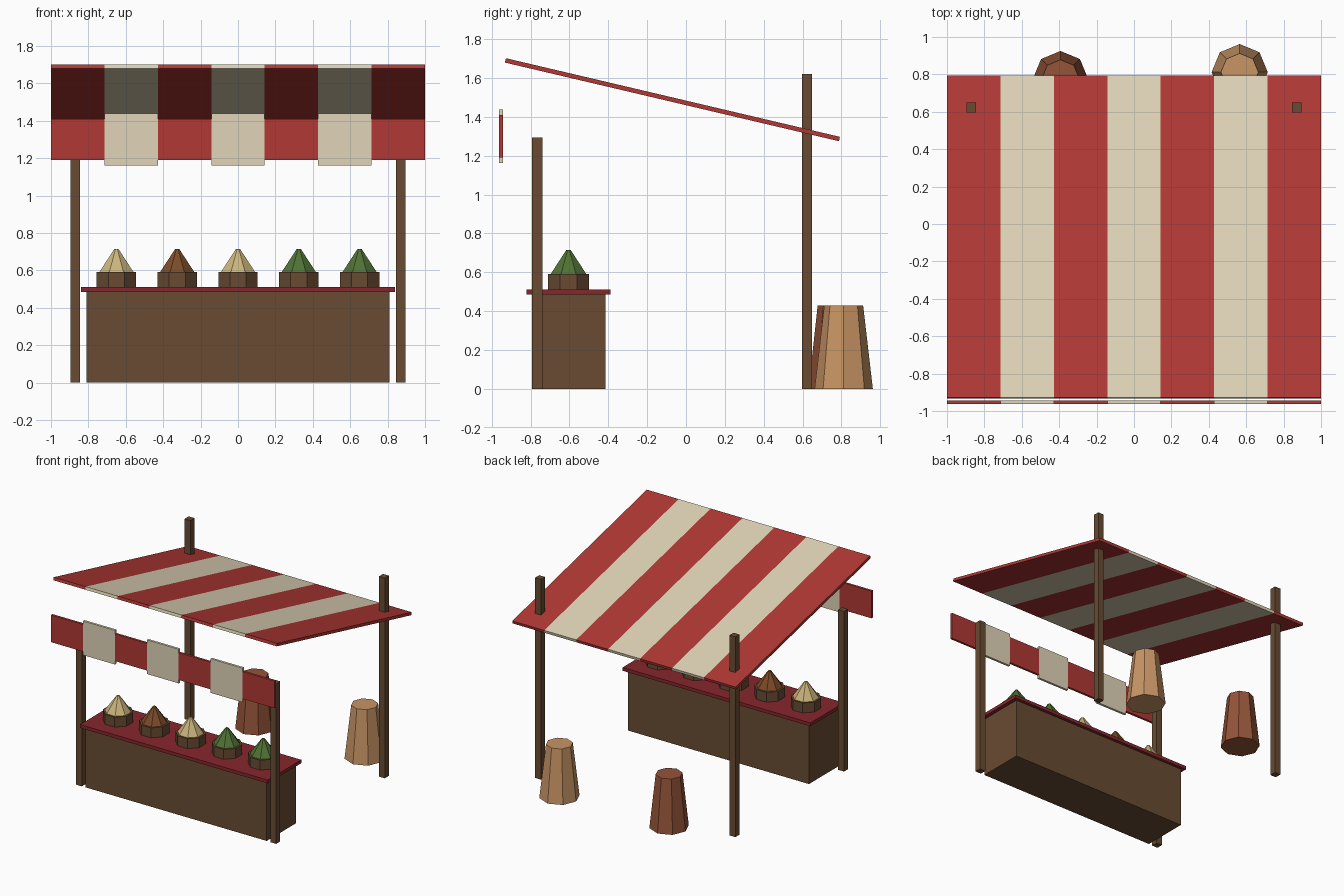
import bpy, math

if "Cube" in bpy.data.objects:
    bpy.data.objects.remove(bpy.data.objects["Cube"])


def mat(name, rgb):
    m = bpy.data.materials.new(name)
    m.diffuse_color = (*rgb, 1)
    m.use_nodes = True
    m.node_tree.nodes["Principled BSDF"].inputs["Base Color"].default_value = m.diffuse_color
    return m


RED = mat("red cloth", (0.44, 0.04, 0.035))
CREAM = mat("cream cloth", (0.75, 0.66, 0.48))
TRIM = mat("dark red top", (0.24, 0.02, 0.025))
WOOD = mat("wood", (0.14, 0.07, 0.032))
TAN = mat("tan", (0.58, 0.30, 0.13))
RUST = mat("rust", (0.30, 0.09, 0.04))
GRAIN = mat("grain", (0.60, 0.46, 0.20))
SPICE = mat("spice", (0.20, 0.07, 0.02))
GREEN = mat("green", (0.08, 0.17, 0.035))


def box(name, x, y, z, m, tilt=0):
    """Box from (min, max) ranges, optionally tilted about x."""
    r = (x, y, z)
    bpy.ops.mesh.primitive_cube_add(size=1, location=[(a + b) / 2 for a, b in r],
                                    rotation=(tilt, 0, 0))
    o = bpy.context.object
    o.name = name
    o.scale = [b - a for a, b in r]
    o.data.materials.append(m)


def taper(name, x, y, z0, z1, r0, r1, m, turn):
    """Eight-sided tapered drum."""
    bpy.ops.mesh.primitive_cone_add(vertices=8, radius1=r0, radius2=r1, depth=z1 - z0,
                                    location=(x, y, (z0 + z1) / 2), rotation=(0, 0, turn))
    o = bpy.context.object
    o.name = name
    o.data.materials.append(m)


# Counter
box("counter", (-0.81, 0.81), (-0.79, -0.415), (0, 0.487), WOOD)
box("counter_top", (-0.84, 0.84), (-0.82, -0.39), (0.485, 0.512), TRIM)

# Posts
for s, side in ((-1, "left"), (1, "right")):
    px = (s * 0.87 - 0.026, s * 0.87 + 0.026)
    box("front_post_" + side, px, (-0.792, -0.74), (0, 1.295), WOOD)
    box("back_post_" + side, px, (0.597, 0.649), (0, 1.62), WOOD)

# Striped awning and hanging valance
slope = math.atan2(0.405, 1.72)
length = math.hypot(0.405, 1.72)
w = 2 / 7
for i in range(7):
    xr = (-1 + i * w, -1 + (i + 1) * w)
    m, drop = ((RED, 0), (CREAM, 0.028))[i % 2]
    box(f"awning_stripe_{i}", xr, (-0.07 - length / 2, -0.07 + length / 2),
        (1.477, 1.5), m, -slope)
    box(f"valance_flap_{i}", xr, (-0.962, -0.943), (1.19 - drop, 1.41 + drop), m)

# Baskets with heaped goods
for i, m in enumerate((GRAIN, SPICE, GRAIN, GREEN, GREEN)):
    x = (i - 2) * 0.325
    taper(f"basket_{i}", x, -0.605, 0.51, 0.592, 0.114, 0.114, WOOD, math.pi / 8)
    taper(f"goods_{i}", x, -0.605, 0.59, 0.715, 0.1, 0.012, m, math.pi / 8)

# Sacks behind the stall
taper("sack_rust", -0.393, 0.778, 0, 0.43, 0.147, 0.1, RUST, 0)
taper("sack_tan", 0.565, 0.812, 0, 0.43, 0.15, 0.1, TAN, 0)
